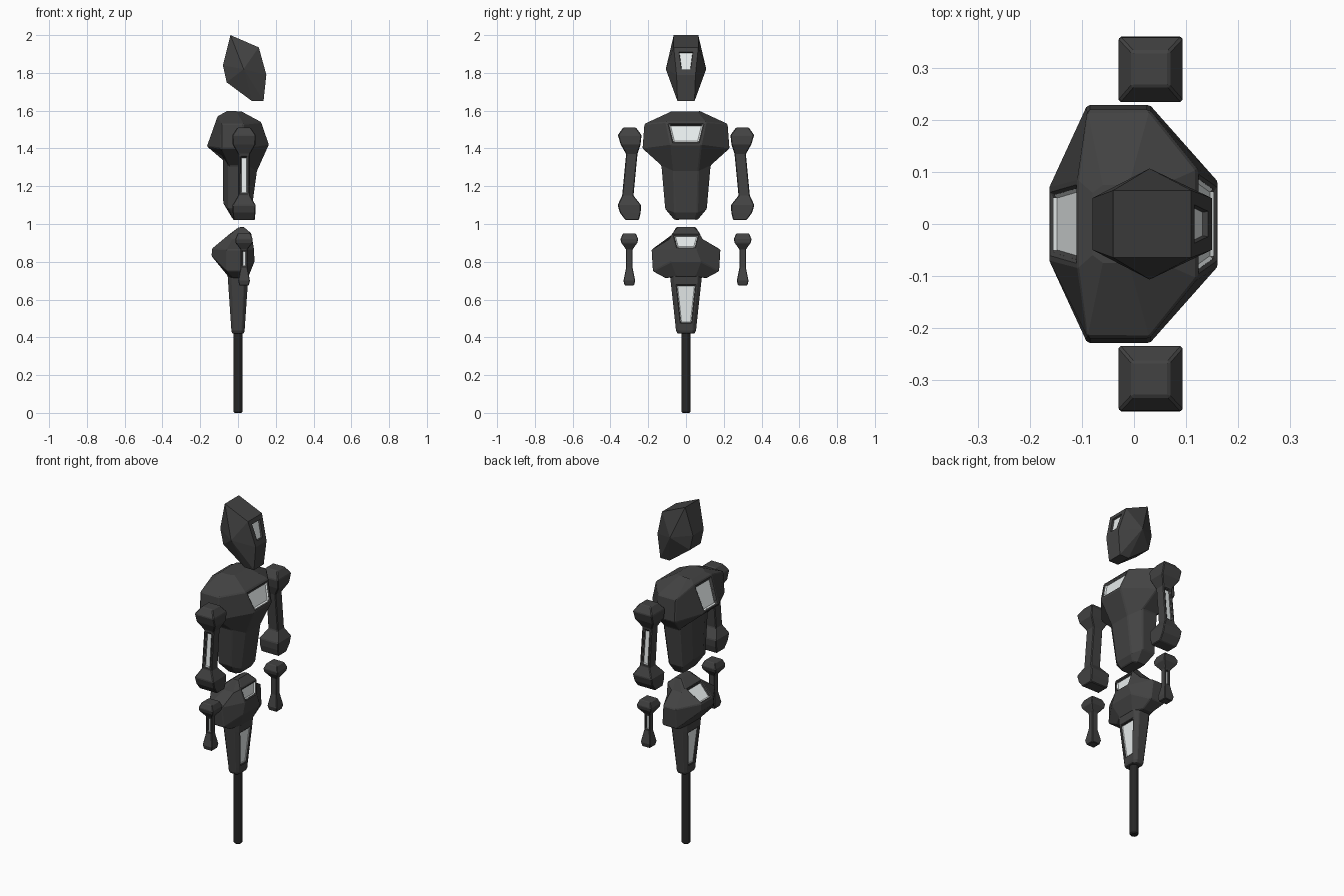
import bpy, bmesh
from mathutils import Vector

if "Cube" in bpy.data.objects:
    bpy.data.objects.remove(bpy.data.objects["Cube"])


def material(name, value):
    m = bpy.data.materials.new(name)
    m.diffuse_color = (*value, 1)
    m.use_nodes = True
    m.node_tree.nodes["Principled BSDF"].inputs["Base Color"].default_value = m.diffuse_color
    return m


SHELL = material("dark_shell", (.055, .055, .055))
POLE = material("black_pole", (.02, .02, .02))
GLASS = material("pale_glass", (.8, .84, .84))


def window(bm, near, inset, depth=.01):
    """Frame the face closest to a point and sink a glass pane into it."""
    p = Vector(near)
    face = min(bm.faces, key=lambda f: (f.calc_center_median() - p).length)
    bmesh.ops.inset_individual(bm, faces=[face], thickness=inset)
    bmesh.ops.inset_individual(bm, faces=[face], thickness=.003, depth=-depth)
    face.material_index = 1


def finish(bm, name, windows=(), mirror=False, bevel=.005, mat=SHELL):
    bmesh.ops.recalc_face_normals(bm, faces=bm.faces)
    for near, inset in windows:
        window(bm, near, inset)
    me = bpy.data.meshes.new(name)
    bm.to_mesh(me)
    bm.free()
    me.materials.append(mat)
    me.materials.append(GLASS)
    ob = bpy.data.objects.new(name, me)
    bpy.context.collection.objects.link(ob)
    if bevel:
        b = ob.modifiers.new("Bevel", 'BEVEL')
        b.width, b.segments, b.limit_method = bevel, 1, 'ANGLE'
        b.angle_limit = .6
    if mirror:
        m = ob.modifiers.new("Mirror", 'MIRROR')
        m.use_axis = (False, True, False)
        m.use_clip = False
        m.use_mirror_merge = False
    return ob


def loft(rings):
    """Skin a stack of point rings and cap both ends."""
    bm = bmesh.new()
    vs = [[bm.verts.new(p) for p in r] for r in rings]
    n = len(vs[0])
    for a, b in zip(vs, vs[1:]):
        for i in range(n):
            j = (i + 1) % n
            bm.faces.new((a[i], a[j], b[j], b[i]))
    bm.faces.new(vs[0][::-1])
    bm.faces.new(vs[-1])
    return bm


def octagon(xb, x1, x2, xf, yb, ym, yf, zb, zm, zf):
    half = [(xf, yf, zf), (x2, ym, zm), (x1, ym, zm), (xb, yb, zb)]
    return half + [(x, -y, z) for x, y, z in reversed(half)]


def square(z, cy, hx, hy, cx=.032):
    return [(cx + sx * hx, cy + sy * hy, z)
            for sx, sy in ((1, 1), (-1, 1), (-1, -1), (1, -1))]


# Head: faceted convex block with a small socket
bm = bmesh.new()
for x, y, z in [(-.04, .065, 2), (.11, .065, 1.935), (.15, .05, 1.79), (.135, .045, 1.65),
                (.075, .045, 1.65), (-.06, .05, 1.75), (-.08, .05, 1.84), (.03, .107, 1.82)]:
    bm.verts.new((x, y, z))
    bm.verts.new((x, -y, z))
bmesh.ops.convex_hull(bm, input=bm.verts)
bmesh.ops.dissolve_limit(bm, angle_limit=.02, verts=bm.verts, edges=bm.edges)
finish(bm, "head", [((.13, 0, 1.86), .038)], bevel=0)

# Torso: waist flaring into a broad chest, glazed front and back
bm = loft([octagon(*r) for r in [
    (-.03, -.02, .03, .05, .04, .06, .05, 1.03, 1.02, 1.025),
    (-.078, -.05, .03, .07, .045, .11, .06, 1.11, 1.08, 1.06),
    (-.08, -.05, .05, .10, .06, .13, .065, 1.36, 1.31, 1.28),
    (-.165, -.09, .03, .163, .07, .23, .08, 1.41, 1.40, 1.42),
    (-.108, -.09, .03, .122, .085, .22, .105, 1.57, 1.53, 1.54),
    (-.08, -.06, -.01, .02, .06, .075, .06, 1.585, 1.597, 1.595)]])
finish(bm, "torso", [((.145, 0, 1.48), .02), ((-.137, 0, 1.49), .02)])

# Pelvis
bm = loft([octagon(*r) for r in [
    (-.05, -.03, .03, .055, .05, .11, .05, .72, .715, .72),
    (-.14, -.06, .03, .087, .06, .175, .08, .83, .75, .80),
    (-.137, -.06, .02, .085, .055, .182, .055, .87, .865, .865),
    (-.047, -.03, .03, .07, .075, .085, .075, .945, .92, .95),
    (.0, .01, .03, .035, .04, .05, .04, .98, .985, .98)]])
finish(bm, "pelvis", [((.078, 0, .907), .014), ((-.092, 0, .907), .014)])

# Tapered stem under the pelvis
bm = loft([octagon(-hx, -hx * .6, hx * .6, hx, yf, hy, yf, z, z, z)
           for z, hx, yf, hy in [(.42, .03, .03, .045), (.435, .035, .036, .053),
                                 (.465, .037, .038, .056), (.685, .052, .06, .08),
                                 (.73, .055, .062, .085)]])
finish(bm, "stem", [((.045, 0, .575), .014), ((-.045, 0, .575), .014)], bevel=.003)

# Upper arms: shoulder block, slit shaft, elbow block
bm = loft([square(*r) for r in [
    (1.02, .285, .057, .035), (1.06, .295, .06, .055), (1.10, .30, .061, .062),
    (1.15, .308, .032, .03), (1.37, .287, .031, .03), (1.42, .293, .06, .052),
    (1.47, .298, .062, .063), (1.51, .299, .036, .034)]])
finish(bm, "upper_arms", [((.032, .33, 1.26), .018)], mirror=True, bevel=.004)

# Forearms
bm = loft([square(*r) for r in [
    (.675, .30, .025, .025), (.70, .30, .031, .031), (.77, .30, .018, .017),
    (.865, .30, .018, .017), (.90, .30, .045, .042), (.92, .30, .046, .047),
    (.95, .30, .034, .034)]])
finish(bm, "forearms", [((.032, .318, .82), .009)], mirror=True, bevel=.003)

# Pole
bm = bmesh.new()
bmesh.ops.create_cone(bm, cap_ends=True, segments=8, radius1=.025, radius2=.025, depth=.43)
bmesh.ops.translate(bm, verts=bm.verts, vec=(0, 0, .215))
finish(bm, "pole", bevel=.006, mat=POLE)
